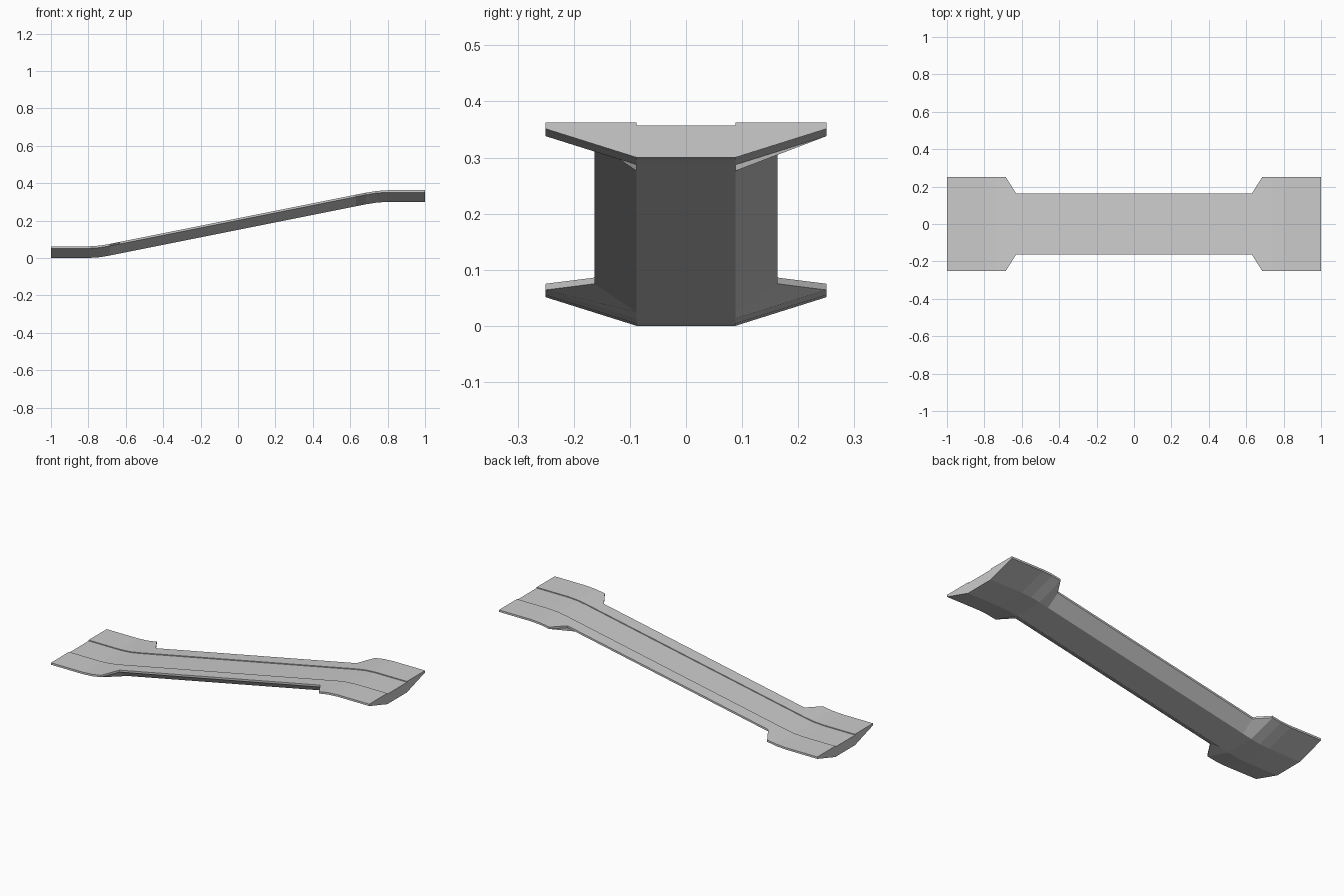
import bpy
import bmesh

cube = bpy.data.objects.get("Cube")
if cube:
    bpy.data.objects.remove(cube, do_unlink=True)

grey = bpy.data.materials.new("light grey")
grey.use_nodes = True
colour = (0.6, 0.6, 0.6, 1)
grey.diffuse_color = colour
grey.node_tree.nodes["Principled BSDF"].inputs["Base Color"].default_value = colour

RISE = 0.30        # height gained from the low end to the high end
WIDE, NARROW = 0.25, 0.163
CENTRE = 0.088     # half width of the flat keel and recessed track

# Stations of the low half: x, height offset, half width
low_half = [(-1, 0, WIDE), (-0.80, 0, WIDE), (-0.74, 0.004, WIDE),
            (-0.685, 0.013, WIDE), (-0.63, 0.024, NARROW)]
# The high half is the low half turned end for end
stations = low_half + [(-x, RISE - z, w) for x, z, w in reversed(low_half)]


def section(x, z, w):
    """Closed trough section: keel, thin outer lips, raised sides, sunken track."""
    half = [(CENTRE, 0), (w, 0.051), (w, 0.062), (CENTRE, 0.062), (CENTRE, 0.057)]
    outline = half + [(-y, h) for y, h in reversed(half)]
    return [(x, y, z + h) for y, h in outline]


# Loft the sections along the ramp
bm = bmesh.new()
rings = [[bm.verts.new(p) for p in section(*s)] for s in stations]
for a, b in zip(rings, rings[1:]):
    n = len(a)
    for i in range(n):
        j = (i + 1) % n
        bm.faces.new((a[i], a[j], b[j], b[i]))

# End caps
bm.faces.new(rings[0])
bm.faces.new(rings[-1])
bmesh.ops.recalc_face_normals(bm, faces=bm.faces)

mesh = bpy.data.meshes.new("ramp_walkway")
bm.to_mesh(mesh)
bm.free()
mesh.materials.append(grey)
ramp = bpy.data.objects.new("ramp_walkway", mesh)
bpy.context.collection.objects.link(ramp)
